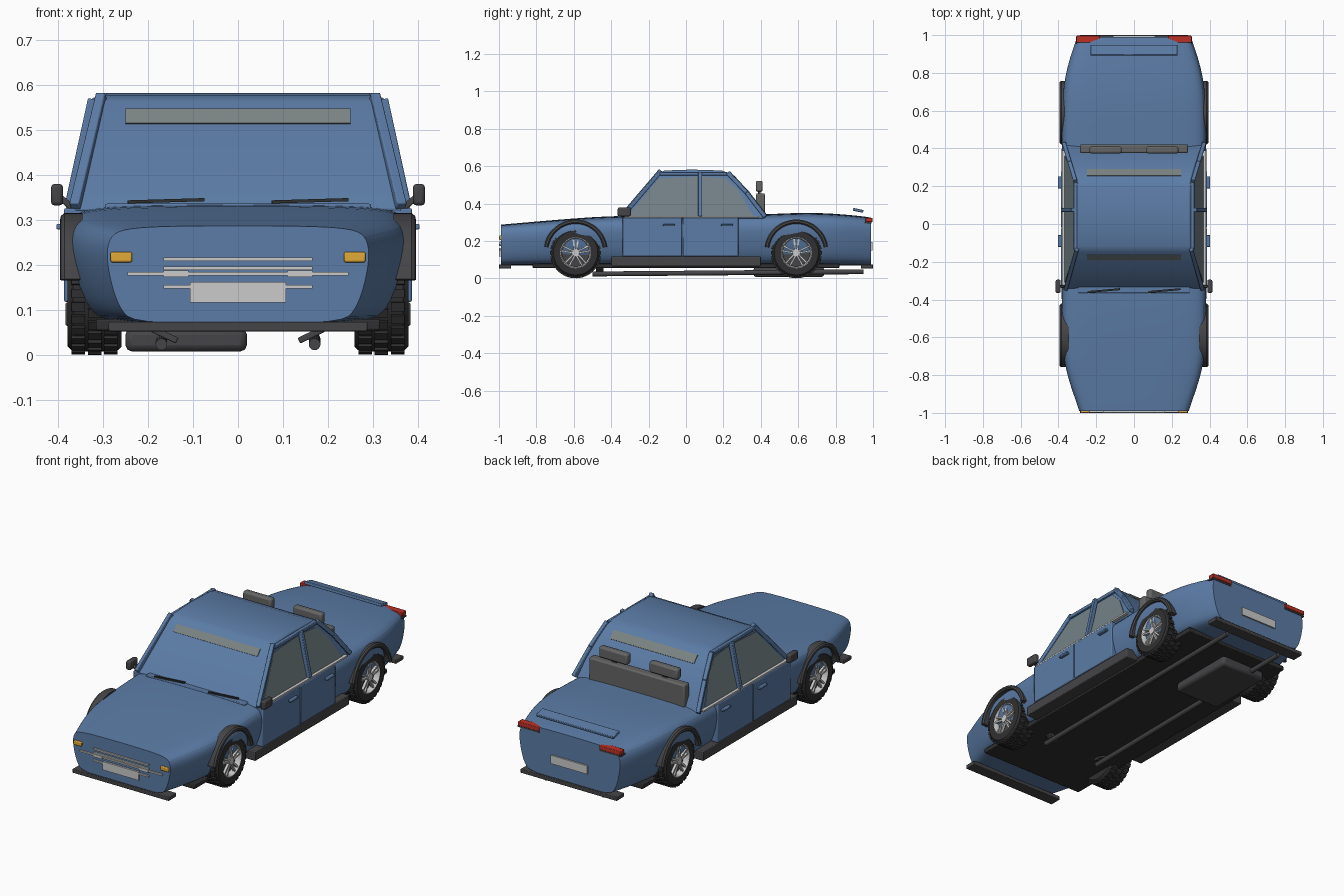
import bpy, bmesh, math
from mathutils import Vector, Matrix

if "Cube" in bpy.data.objects:
    bpy.data.objects.remove(bpy.data.objects["Cube"])


def mat(name, rgb):
    m = bpy.data.materials.new(name)
    m.diffuse_color = (*rgb, 1)
    m.use_nodes = True
    m.node_tree.nodes["Principled BSDF"].inputs["Base Color"].default_value = m.diffuse_color
    return m


BLUE = mat("blue_paint", (0.105, 0.2, 0.38))
DARK = mat("dark_rubber", (0.03, 0.03, 0.032))
TRIM = mat("dark_trim", (0.06, 0.06, 0.065))
GREY = mat("seat_grey", (0.13, 0.13, 0.13))
GLASS = mat("glass", (0.17, 0.22, 0.24))
CHROME = mat("chrome", (0.62, 0.62, 0.64))
AMBER = mat("amber", (0.75, 0.4, 0.04))
RED = mat("red", (0.5, 0.03, 0.02))
TINT = mat("tinted_glass", (0.2, 0.23, 0.23))


def make(name, bm, m, bevel=0, smooth=35):
    bmesh.ops.recalc_face_normals(bm, faces=bm.faces)
    me = bpy.data.meshes.new(name)
    bm.to_mesh(me)
    bm.free()
    ob = bpy.data.objects.new(name, me)
    bpy.context.collection.objects.link(ob)
    me.materials.append(m)
    if bevel:
        b = ob.modifiers.new("bevel", "BEVEL")
        b.width, b.segments = bevel, 2
    bpy.context.view_layer.objects.active = ob
    bpy.ops.object.select_all(action="DESELECT")
    ob.select_set(True)
    bpy.ops.object.shade_smooth_by_angle(angle=math.radians(smooth))
    return ob


def box(name, x, y, z, m, bevel=0):
    bm = bmesh.new()
    c = Vector(((x[0] + x[1]) / 2, (y[0] + y[1]) / 2, (z[0] + z[1]) / 2))
    s = Matrix.Diagonal((abs(x[1] - x[0]), y[1] - y[0], z[1] - z[0], 1))
    bmesh.ops.create_cube(bm, size=1, matrix=Matrix.Translation(c) @ s)
    return make(name, bm, m, bevel)


def beam(name, a, b, w, d, m, bevel=0.003):
    a, b = Vector(a), Vector(b)
    rot = (b - a).to_track_quat("Z", "Y").to_matrix().to_4x4()
    bm = bmesh.new()
    bmesh.ops.create_cube(bm, size=1, matrix=Matrix.Translation((a + b) / 2) @ rot
                          @ Matrix.Diagonal((w, d, (b - a).length, 1)))
    return make(name, bm, m, bevel)


def loft(bm, rings, close=False):
    vs = [[bm.verts.new(p) for p in r] for r in rings]
    n = len(vs[0])
    pairs = list(zip(vs, vs[1:])) + ([(vs[-1], vs[0])] if close else [])
    for p, q in pairs:
        for i in range(n):
            bm.faces.new((p[i], p[(i + 1) % n], q[(i + 1) % n], q[i]))
    if not close:
        return bm.faces.new(vs[0]), bm.faces.new(vs[-1])


def side_panel(name, yz, x0, x1, m, bevel=0):
    # side outline given thickness; x0 and x1 are functions of z
    bm = bmesh.new()
    loft(bm, [[(f(z), y, z) for y, z in yz] for f in (x0, x1)])
    return make(name, bm, m, bevel)


def lathe(bm, prof, cx, cy, cz, n=40):
    loft(bm, [[(cx + x, cy + r * math.cos(a), cz + r * math.sin(a)) for x, r in prof]
              for a in (2 * math.pi * k / n for k in range(n))], True)


# lower body: rounded sections along the length
section = [(0.76, 0), (0.87, 0.1), (0.94, 0.3), (0.985, 0.56), (1, 0.76),
           (0.97, 0.92), (0.86, 1), (0.4, 1.02)]
stations = [(-0.99, 0.292, 0.283), (-0.95, 0.305, 0.287), (-0.76, 0.372, 0.303),
            (-0.6, 0.382, 0.316), (-0.38, 0.384, 0.331), (0, 0.382, 0.331),
            (0.4, 0.384, 0.335), (0.6, 0.384, 0.347), (0.78, 0.373, 0.343),
            (0.95, 0.318, 0.327), (0.99, 0.302, 0.32)]
bm = bmesh.new()
rings = []
for y, w, top in stations:
    half = [(f * w, y, 0.068 + t * (top - 0.068)) for f, t in section]
    rings.append(half + [(-x, yy, z) for x, yy, z in reversed(half)])
caps = loft(bm, rings)
crease = bm.edges.layers.float.new("crease_edge")
for f in caps:
    for e in f.edges:
        e[crease] = 1
body = make("lower_body", bm, BLUE)
sub = body.modifiers.new("smooth", "SUBSURF")
sub.levels = sub.render_levels = 2

# cabin and roof
hw = lambda z: 0.365 - (z - 0.33) * 0.26
cabin = [(-0.345, 0.32), (-0.15, 0.562), (-0.115, 0.577), (0.03, 0.582), (0.19, 0.577),
         (0.24, 0.56), (0.3, 0.5), (0.37, 0.41), (0.42, 0.32)]
side_panel("cabin", cabin, lambda z: -hw(z), hw, BLUE, 0.008)
box("front_cowl", (-0.295, 0.295), (-0.365, -0.33), (0.31, 0.336), BLUE, 0.004)
beam("windshield_tint", (0, -0.19, 0.513), (0, -0.164, 0.545), 0.5, 0.008, TINT, 0)
beam("rear_window_tint", (0, 0.255, 0.547), (0, 0.288, 0.512), 0.5, 0.008, TINT, 0)

# parts on both sides
for s, side in ((-1, "left"), (1, "right")):
    glass_in, glass_out = (lambda z: s * (hw(z) - 0.01)), (lambda z: s * (hw(z) + 0.003))
    side_panel("front_window_" + side, [(-0.31, 0.335), (-0.145, 0.535), (0.065, 0.545), (0.065, 0.335)],
               glass_in, glass_out, GLASS)
    side_panel("rear_window_" + side, [(0.085, 0.335), (0.085, 0.545), (0.21, 0.535), (0.28, 0.47), (0.36, 0.335)],
               glass_in, glass_out, GLASS)
    # pillars and roof rail
    beam("front_pillar_" + side, (s * 0.362, -0.345, 0.33), (s * 0.303, -0.135, 0.576), 0.022, 0.022, BLUE)
    beam("middle_pillar_" + side, (s * 0.374, 0.075, 0.33), (s * 0.322, 0.075, 0.568), 0.022, 0.022, BLUE)
    beam("rear_pillar_upper_" + side, (s * 0.31, 0.225, 0.565), (s * 0.34, 0.325, 0.46), 0.022, 0.022, BLUE)
    beam("rear_pillar_lower_" + side, (s * 0.34, 0.325, 0.46), (s * 0.37, 0.425, 0.33), 0.022, 0.022, BLUE)
    beam("roof_rail_" + side, (s * 0.308, -0.14, 0.56), (s * 0.308, 0.22, 0.56), 0.022, 0.018, BLUE)
    xs = lambda a, b: tuple(sorted((s * a, s * b)))
    box("belt_trim_" + side, xs(0.35, 0.382), (-0.33, 0.39), (0.326, 0.335), CHROME)
    # doors, handles and sill
    for n, y0, y1, h in (("front", -0.34, -0.021, -0.09), ("rear", -0.017, 0.28, 0.22)):
        box(f"{n}_door_{side}", xs(0.34, 0.386), (y0, y1), (0.118, 0.326), BLUE, 0.004)
        box(f"{n}_door_handle_{side}", xs(0.38, 0.403), (h - 0.032, h + 0.032), (0.279, 0.291), BLUE, 0.003)
    box("sill_" + side, xs(0.3, 0.383), (-0.4, 0.4), (0.065, 0.117), TRIM, 0.004)
    # mirror
    box("mirror_" + side, xs(0.388, 0.415), (-0.365, -0.295), (0.332, 0.38), TRIM, 0.008)
    beam("mirror_arm_" + side, (s * 0.365, -0.33, 0.325), (s * 0.395, -0.33, 0.35), 0.014, 0.014, TRIM)
    # lights
    box("indicator_" + side, xs(0.235, 0.283), (-1, -0.98), (0.206, 0.229), AMBER, 0.004)
    box("grille_block_" + side, xs(0.11, 0.165), (-1, -0.98), (0.173, 0.188), CHROME)
    box("tail_light_" + side, xs(0.18, 0.305), (0.96, 0.997), (0.302, 0.324), RED, 0.003)
    box("tail_light_trim_" + side, xs(0.18, 0.308), (0.955, 0.993), (0.293, 0.301), TRIM)
    # wiper
    beam("wiper_" + side, (s * 0.16 - 0.085, -0.36, 0.34), (s * 0.16 + 0.085, -0.345, 0.345), 0.01, 0.007, DARK, 0)
    # underside pipe with hanger
    bm = bmesh.new()
    a, b = Vector((s * 0.17, -0.5, 0.024)), Vector((s * 0.17, 0.95, 0.036))
    bmesh.ops.create_cone(bm, cap_ends=True, segments=16, radius1=0.013, radius2=0.013, depth=(b - a).length,
                          matrix=Matrix.Translation((a + b) / 2) @ (b - a).to_track_quat("Z", "Y").to_matrix().to_4x4())
    make("exhaust_pipe_" + side, bm, TRIM)
    beam("pipe_hanger_" + side, (s * 0.135, -0.46, 0.032), (s * 0.19, -0.46, 0.058), 0.04, 0.014, TRIM)

    for n, cy in (("front", -0.59), ("rear", 0.59)):
        tag, cx, cz = f"{n}_{side}", s * 0.318, 0.137
        # arch flare
        bm = bmesh.new()
        loft(bm, [[(s * x, cy + r * math.cos(a), 0.145 + r * math.sin(a))
                   for x, r in ((0.345, 0.147), (0.388, 0.147), (0.395, 0.154), (0.393, 0.164), (0.385, 0.17), (0.345, 0.17))]
                  for a in (math.radians(8 + 164 * k / 28) for k in range(29))])
        make("arch_flare_" + tag, bm, TRIM)
        # tyre
        bm = bmesh.new()
        lathe(bm, [(-0.06, 0.083), (-0.06, 0.118), (-0.048, 0.129), (0.048, 0.129), (0.06, 0.118), (0.06, 0.083)], cx, cy, cz)
        # tread blocks in staggered rows
        for k in range(28):
            for row in (-1, 0, 1):
                a = 2 * math.pi * (k + 0.5 * (row == 0)) / 28
                bmesh.ops.create_cube(bm, size=1, matrix=Matrix.Translation((cx, cy, cz)) @ Matrix.Rotation(a, 4, "X")
                                      @ Matrix.Translation((row * 0.036, 0, 0.13)) @ Matrix.Diagonal((0.03, 0.02, 0.012, 1)))
        make("tyre_" + tag, bm, DARK)
        # rim ring, back disc, forked spokes and hub
        bm = bmesh.new()
        lathe(bm, [(s * 0.02, 0.086), (s * 0.058, 0.086), (s * 0.06, 0.08), (s * 0.05, 0.073), (s * 0.02, 0.073)], cx, cy, cz)
        for k in range(5):
            for off in (-0.009, 0.009):
                a = 2 * math.pi * k / 5
                bmesh.ops.create_cube(bm, size=1, matrix=Matrix.Translation((cx + s * 0.048, cy, cz)) @ Matrix.Rotation(a, 4, "X")
                                      @ Matrix.Translation((0, off, 0.044)) @ Matrix.Rotation(-off * 14, 4, "X")
                                      @ Matrix.Diagonal((0.014, 0.009, 0.068, 1)))
        turn = Matrix.Rotation(math.pi / 2, 4, "Y")
        bmesh.ops.create_cone(bm, cap_ends=True, segments=20, radius1=0.02, radius2=0.02, depth=0.03,
                              matrix=Matrix.Translation((cx + s * 0.044, cy, cz)) @ turn)
        make("rim_" + tag, bm, CHROME)
        bm = bmesh.new()
        bmesh.ops.create_cone(bm, cap_ends=True, segments=32, radius1=0.084, radius2=0.084, depth=0.08,
                              matrix=Matrix.Translation((cx - s * 0.01, cy, cz)) @ turn)
        make("brake_disc_" + tag, bm, TRIM)

# grille bars, plates and bumpers
for i, (w, z) in enumerate(((0.165, 0.213), (0.165, 0.193), (0.245, 0.181), (0.165, 0.152))):
    box(f"grille_bar_{i + 1}", (-w, w), (-0.998, -0.98), (z - 0.004, z + 0.004), CHROME)
box("front_plate", (-0.107, 0.107), (-1, -0.98), (0.117, 0.162), CHROME)
box("rear_plate", (-0.11, 0.11), (0.98, 0.998), (0.15, 0.195), CHROME)
box("front_lower_bumper", (-0.287, 0.287), (-1, -0.935), (0.053, 0.074), TRIM, 0.003)
box("rear_lower_bumper", (-0.287, 0.287), (0.935, 1), (0.053, 0.074), TRIM, 0.003)

# rear spoiler, seat bench and headrests
beam("spoiler", (0, 0.893, 0.37), (0, 0.948, 0.358), 0.46, 0.015, BLUE, 0.003)
box("rear_seat_bench", (-0.285, 0.285), (0.375, 0.422), (0.31, 0.455), GREY, 0.008)
for x in (-0.15, 0.15):
    box("headrest", (x - 0.085, x + 0.085), (0.373, 0.41), (0.463, 0.522), GREY, 0.01)
    box("headrest_post", (x - 0.015, x + 0.015), (0.386, 0.398), (0.44, 0.48), TRIM)

# floor pan and tank
box("floor_pan", (-0.315, 0.315), (-0.82, 0.82), (0.055, 0.08), DARK, 0.004)
box("fuel_tank", (-0.25, 0.02), (0.36, 0.74), (0.008, 0.06), TRIM, 0.015)
